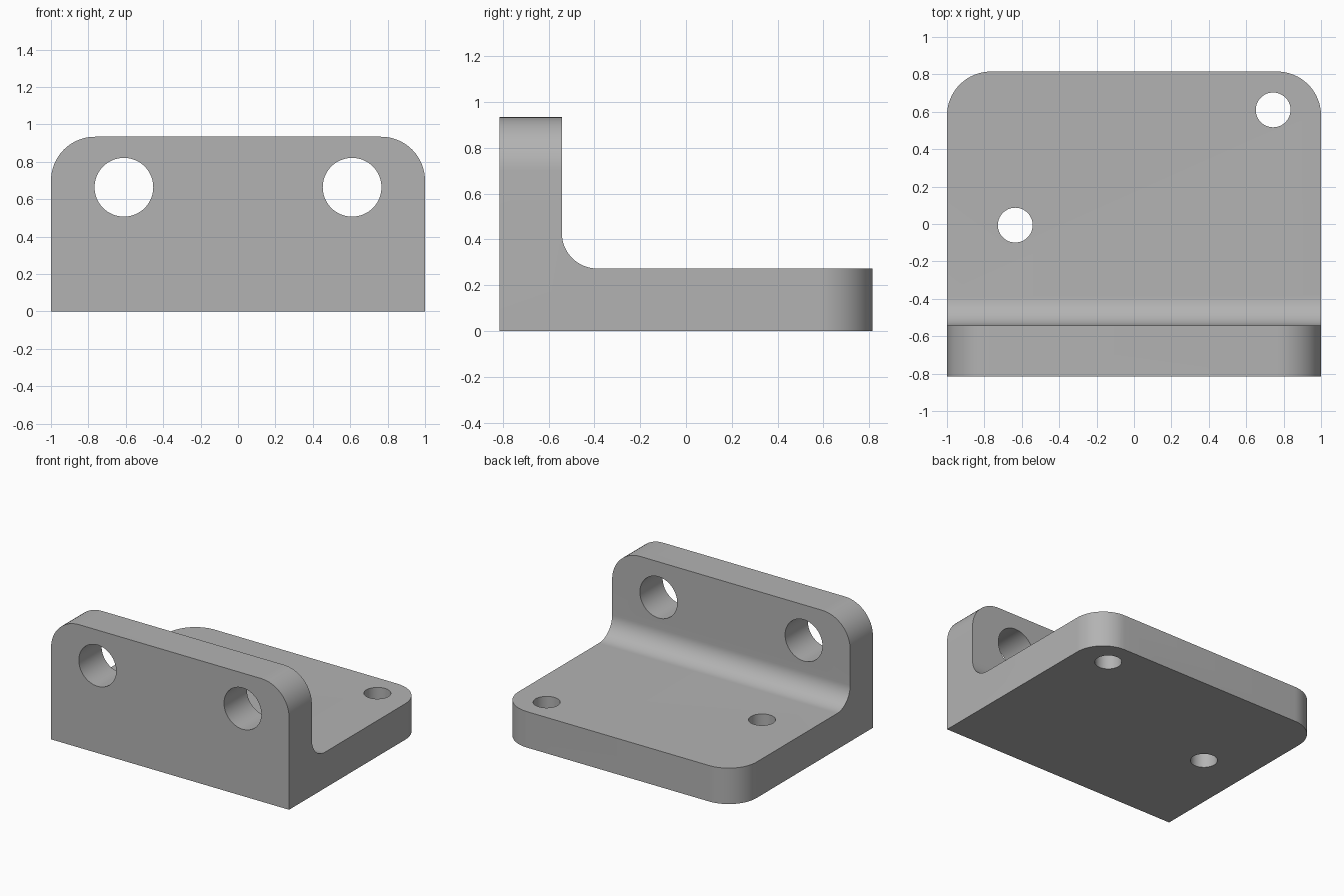
import bpy, bmesh, math
from mathutils import Vector

if "Cube" in bpy.data.objects:
    bpy.data.objects.remove(bpy.data.objects["Cube"])

HALF_D, HEIGHT, THICK = 0.815, 0.934, 0.273
CORNER, FILLET = 0.235, 0.155
WALL_BACK = -HALF_D + THICK


def arc(cx, cy, r, a0, a1, n=16):
    """Points along an arc, angles in degrees."""
    angles = [math.radians(a0 + (a1 - a0) * i / n) for i in range(n + 1)]
    return [(cx + r * math.cos(a), cy + r * math.sin(a)) for a in angles]


def prism(name, outline, place, direction):
    """Extrude a closed 2D outline into a solid."""
    bm = bmesh.new()
    face = bm.faces.new([bm.verts.new(place(*p)) for p in outline])
    ext = bmesh.ops.extrude_face_region(bm, geom=[face])
    verts = [g for g in ext["geom"] if isinstance(g, bmesh.types.BMVert)]
    bmesh.ops.translate(bm, verts=verts, vec=Vector(direction))
    bmesh.ops.recalc_face_normals(bm, faces=bm.faces)
    mesh = bpy.data.meshes.new(name)
    bm.to_mesh(mesh)
    bm.free()
    obj = bpy.data.objects.new(name, mesh)
    bpy.context.collection.objects.link(obj)
    return obj


def rounded_top(bottom, top):
    """Outline with square lower corners and rounded upper corners."""
    c = 1 - CORNER
    return ([(-1, bottom), (1, bottom)]
            + arc(c, top - CORNER, CORNER, 0, 90)
            + arc(-c, top - CORNER, CORNER, 90, 180))


# L-shaped body with a filleted inner corner
side = ([(-HALF_D, 0), (HALF_D, 0), (HALF_D, THICK)]
        + arc(WALL_BACK + FILLET, THICK + FILLET, FILLET, 270, 180)
        + [(WALL_BACK, HEIGHT), (-HALF_D, HEIGHT)])
bracket = prism("bracket", side, lambda y, z: (-1, y, z), (2, 0, 0))

# Rounded outlines that trim the wall and the base
trims = [
    prism("wall_outline", rounded_top(0, HEIGHT),
          lambda x, z: (x, -1, z), (0, 2, 0)),
    prism("base_outline", rounded_top(-HALF_D, HALF_D),
          lambda x, y: (x, y, -0.1), (0, 0, 1.2)),
]

# Holes through the wall and the base
holes = []
for x in (-0.61, 0.61):
    holes.append(prism("wall_hole", arc(x, 0.664, 0.157, 0, 360, 64)[:-1],
                       lambda x, z: (x, -1, z), (0, 0.7, 0)))
for x, y in ((0.744, 0.61), (-0.635, -0.006)):
    holes.append(prism("base_hole", arc(x, y, 0.093, 0, 360, 64)[:-1],
                       lambda x, y: (x, y, -0.1), (0, 0, 0.6)))

# Apply the cuts, then discard the cutters
for cutters, operation in ((trims, 'INTERSECT'), (holes, 'DIFFERENCE')):
    for cutter in cutters:
        mod = bracket.modifiers.new(cutter.name, 'BOOLEAN')
        mod.operation, mod.solver, mod.object = operation, 'EXACT', cutter
        cutter.hide_render = True
bpy.context.view_layer.objects.active = bracket
bracket.select_set(True)
for mod in list(bracket.modifiers):
    bpy.ops.object.modifier_apply(modifier=mod.name)
for cutter in trims + holes:
    bpy.data.objects.remove(cutter)

# Plain grey finish, smooth curves with crisp edges
grey = bpy.data.materials.new("grey")
grey.diffuse_color = (0.45, 0.45, 0.45, 1)
grey.use_nodes = True
grey.node_tree.nodes["Principled BSDF"].inputs["Base Color"].default_value = grey.diffuse_color
bracket.data.materials.clear()
bracket.data.materials.append(grey)
for poly in bracket.data.polygons:
    poly.material_index = 0
bpy.ops.object.select_all(action='DESELECT')
bracket.select_set(True)
bpy.ops.object.shade_smooth_by_angle(angle=math.radians(30))
